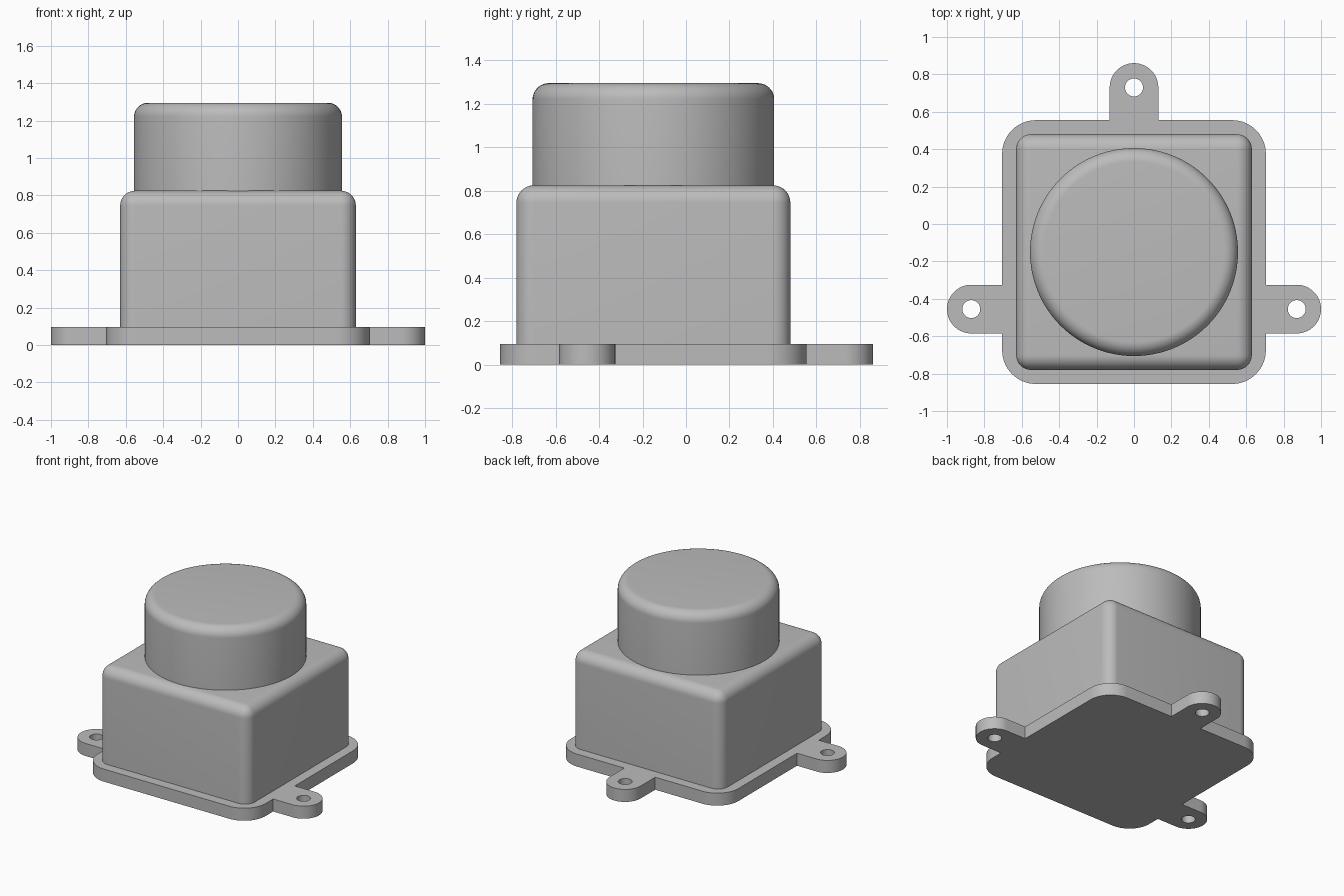
import bpy, bmesh
from math import sin, cos, radians

cube = bpy.data.objects.get("Cube")
if cube:
    bpy.data.objects.remove(cube, do_unlink=True)

GREY = (0.5, 0.5, 0.5, 1)
grey = bpy.data.materials.new("plain_grey")
grey.use_nodes = True
grey.diffuse_color = GREY
grey.node_tree.nodes["Principled BSDF"].inputs["Base Color"].default_value = GREY

MID_Y = -0.15        # centre of flange, housing and cap
FLANGE_TOP = 0.095
HOUSING_TOP = 0.825
CAP_TOP = 1.295
SINK = 0.02          # overlap between stacked parts


def finish(name, mesh):
    """Link a mesh as a smooth-shaded grey object."""
    obj = bpy.data.objects.new(name, mesh)
    bpy.context.collection.objects.link(obj)
    mesh.materials.clear()
    mesh.materials.append(grey)
    bpy.ops.object.select_all(action="DESELECT")
    obj.select_set(True)
    bpy.context.view_layer.objects.active = obj
    bpy.ops.object.shade_smooth_by_angle(angle=radians(35))
    return obj


def bm_to_mesh(bm, name):
    mesh = bpy.data.meshes.new(name)
    bm.to_mesh(mesh)
    bm.free()
    return mesh


def arc(cx, cy, r, start, end, steps):
    angles = [radians(start + (end - start) * i / steps) for i in range(steps + 1)]
    return [(cx + r * cos(a), cy + r * sin(a)) for a in angles]


# Mounting flange: rounded square with three drilled ears
HALF, CORNER, EAR, HOLE = 0.705, 0.18, 0.13, 0.048
SIDE_X, SIDE_Y, BACK_Y = 0.87, -0.455, 0.73
inset = HALF - CORNER
back, front = MID_Y + inset, MID_Y - inset

outline = [(HALF, SIDE_Y - EAR)]
outline += arc(SIDE_X, SIDE_Y, EAR, -90, 90, 32)
outline += [(HALF, SIDE_Y + EAR)]
outline += arc(inset, back, CORNER, 0, 90, 16)
outline += [(EAR, MID_Y + HALF)]
outline += arc(0, BACK_Y, EAR, 0, 180, 32)
outline += [(-EAR, MID_Y + HALF)]
outline += arc(-inset, back, CORNER, 90, 180, 16)
outline += [(-HALF, SIDE_Y + EAR)]
outline += arc(-SIDE_X, SIDE_Y, EAR, 90, 270, 32)
outline += [(-HALF, SIDE_Y - EAR)]
outline += arc(-inset, front, CORNER, 180, 270, 16)
outline += arc(inset, front, CORNER, 270, 360, 16)

holes = [arc(x, y, HOLE, 0, 360, 32)[:-1]
         for x, y in ((SIDE_X, SIDE_Y), (-SIDE_X, SIDE_Y), (0, BACK_Y))]

curve = bpy.data.curves.new("flange_profile", "CURVE")
curve.dimensions = "2D"
curve.fill_mode = "BOTH"
curve.extrude = FLANGE_TOP / 2
for loop in [outline] + holes:
    spline = curve.splines.new("POLY")
    spline.points.add(len(loop) - 1)
    for point, (x, y) in zip(spline.points, loop):
        point.co = (x, y, 0, 1)
    spline.use_cyclic_u = True
helper = bpy.data.objects.new("flange_profile", curve)
bpy.context.collection.objects.link(helper)
flat = bpy.data.meshes.new_from_object(helper)
bpy.data.objects.remove(helper, do_unlink=True)

bm = bmesh.new()
bm.from_mesh(flat)
bmesh.ops.translate(bm, verts=bm.verts, vec=(0, 0, FLANGE_TOP / 2))
bmesh.ops.remove_doubles(bm, verts=bm.verts, dist=0.0001)
bmesh.ops.recalc_face_normals(bm, faces=bm.faces)
finish("mounting_flange", bm_to_mesh(bm, "mounting_flange"))

# Square housing: every edge rounded except around the base
bm = bmesh.new()
bmesh.ops.create_cube(bm, size=1)
low = FLANGE_TOP - SINK
bmesh.ops.scale(bm, verts=bm.verts, vec=(1.26, 1.26, HOUSING_TOP - low))
bmesh.ops.translate(bm, verts=bm.verts, vec=(0, MID_Y, (HOUSING_TOP + low) / 2))
edges = [e for e in bm.edges if max(v.co.z for v in e.verts) > HOUSING_TOP - 0.01]
bmesh.ops.bevel(bm, geom=edges, offset=0.08, offset_type="OFFSET",
                segments=10, profile=0.5, affect="EDGES")
finish("housing", bm_to_mesh(bm, "housing"))

# Round cap with a rounded top rim
bm = bmesh.new()
low = HOUSING_TOP - SINK
bmesh.ops.create_cone(bm, cap_ends=True, segments=96, radius1=0.556,
                      radius2=0.556, depth=CAP_TOP - low)
bmesh.ops.translate(bm, verts=bm.verts, vec=(0, MID_Y, (CAP_TOP + low) / 2))
rim = [e for e in bm.edges if min(v.co.z for v in e.verts) > CAP_TOP - 0.01]
bmesh.ops.bevel(bm, geom=rim, offset=0.075, offset_type="OFFSET",
                segments=10, profile=0.5, affect="EDGES")
finish("round_cap", bm_to_mesh(bm, "round_cap"))
